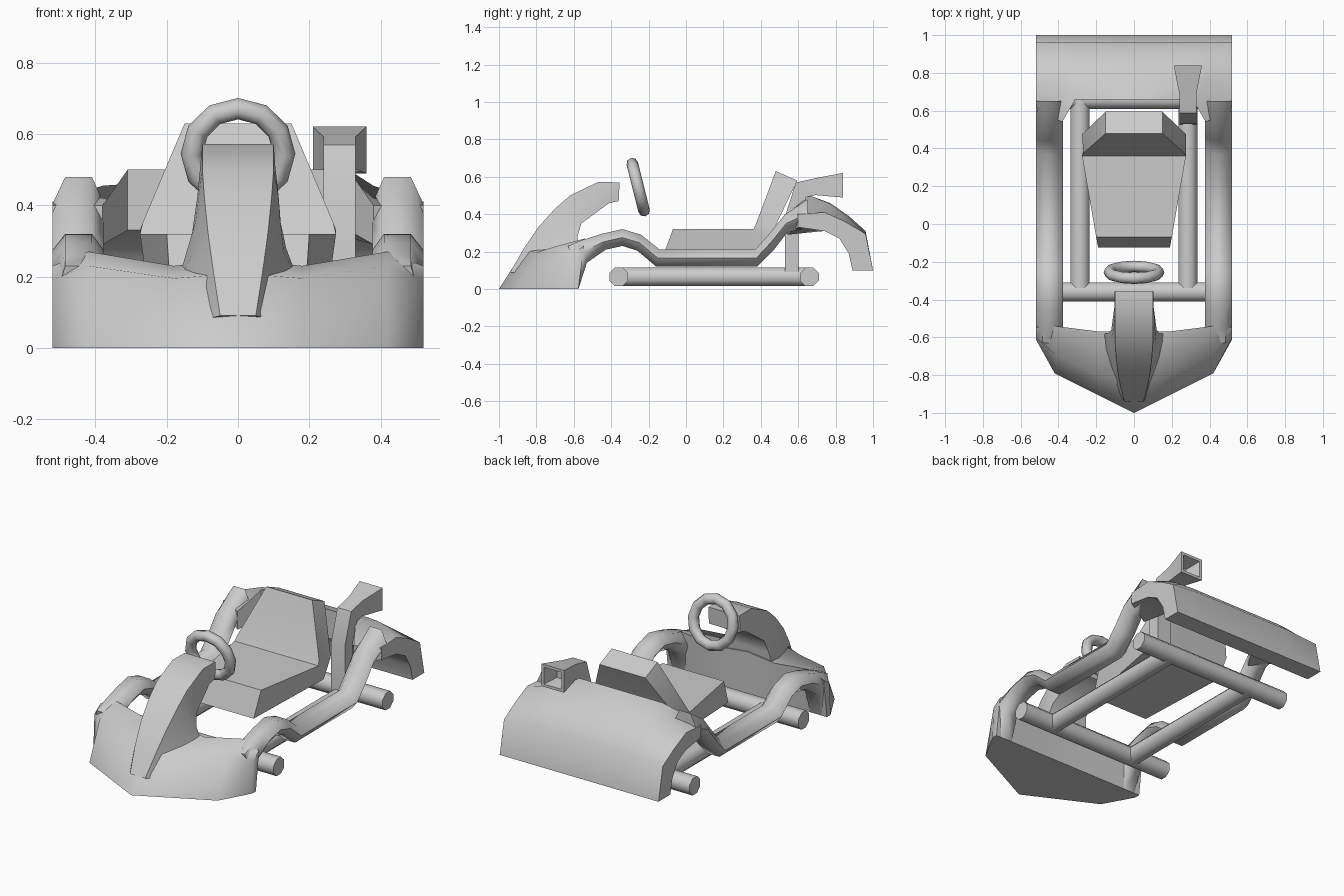
import bpy, bmesh, math

if "Cube" in bpy.data.objects:
    bpy.data.objects.remove(bpy.data.objects["Cube"])


def finish(obj, angle=50):
    bpy.ops.object.select_all(action='DESELECT')
    obj.select_set(True)
    bpy.context.view_layer.objects.active = obj
    bpy.ops.object.shade_smooth_by_angle(angle=math.radians(angle))


def loft(name, rings, mirror=False, angle=50):
    """Skin a row of equal-length point rings, cap both ends."""
    bm = bmesh.new()

    def skin(rs):
        vr = [[bm.verts.new(p) for p in r] for r in rs]
        n = len(vr[0])
        for a, b in zip(vr, vr[1:]):
            for i in range(n):
                j = (i + 1) % n
                bm.faces.new((a[i], a[j], b[j], b[i]))
        bm.faces.new(vr[0])
        bm.faces.new(vr[-1])

    skin(rings)
    if mirror:
        skin([[(-x, y, z) for x, y, z in r] for r in rings])
    bmesh.ops.recalc_face_normals(bm, faces=bm.faces)
    me = bpy.data.meshes.new(name)
    bm.to_mesh(me)
    bm.free()
    obj = bpy.data.objects.new(name, me)
    bpy.context.collection.objects.link(obj)
    finish(obj, angle)
    return obj


def across(stations):
    """Sections (x, [(y, z)...]) from the centre outward, mirrored to one row."""
    right = [[(x, y, z) for y, z in sec] for x, sec in stations]
    left = [[(-x, y, z) for x, y, z in r] for r in right[:0:-1]]
    return left + right


def bar(name, loc, length, rot):
    bpy.ops.mesh.primitive_cylinder_add(vertices=8, radius=0.054, depth=length,
                                        location=loc, rotation=rot)
    obj = bpy.context.object
    obj.name = name
    # turn the section so its flats face up and sideways
    for v in obj.data.vertices:
        c, s = math.cos(math.pi / 8), math.sin(math.pi / 8)
        x, y, z = v.co
        v.co = (x * c - y * s, x * s + y * c, z)
    finish(obj)


# Chassis frame: two axles and two long bars
Q = math.pi / 2
for name, y in (("front_axle", -0.36), ("rear_axle", 0.66)):
    bar(name, (0, y, 0.065), 1.04, (0, Q, 0))
for side, x in (("right", 0.285), ("left", -0.285)):
    bar("chassis_bar_" + side, (x, 0.15, 0.065), 1.02, (Q, 0, 0))

# Side rails: hexagonal section following an upper and a lower line
rail = [(-.63, .23, -.575, .0), (-.56, .26, -.53, .14), (-.45, .295, -.43, .21),
        (-.34, .32, -.34, .23), (-.24, .29, -.26, .205), (-.14, .21, -.16, .12),
        (.37, .21, .38, .12), (.44, .29, .47, .21), (.53, .40, .54, .30),
        (.65, .48, .65, .33)]


def rail_ring(yt, zt, yb, zb):
    ym, zm = (yt + yb) / 2, (zt + zb) / 2
    return [(.52, ym, zm), (.485, yt, zt), (.41, yt, zt),
            (.377, ym, zm), (.41, yb, zb), (.485, yb, zb)]


loft("side_rails", [rail_ring(*s) for s in rail], mirror=True, angle=60)

# Rear fairing: bent panel across the full width
under = [(.89, .10), (.87, .19), (.82, .27), (.74, .31)]
mid = [(.66, .50), (.77, .46), (.87, .39), (.96, .31), (1, .10)] + under + [(.66, .33)]
inner = [(.54, .40), (.77, .455), (.87, .385), (.96, .305), (1, .10)] + under + [(.54, .29)]
outer = [(.60, .40), (.74, .41), (.85, .36), (.96, .295), (1, .10)] + under + [(.60, .33)]
loft("rear_fairing", across([(0, mid), (.31, mid), (.38, inner), (.52, outer)]), angle=55)

# Nose: solid wedge, pointed in plan
nose = [(0, [(-1, 0), (-.865, .21), (-.57, .25), (-.575, 0)]),
        (.18, [(-.91, 0), (-.80, .195), (-.57, .23), (-.575, 0)]),
        (.42, [(-.79, 0), (-.69, .23), (-.54, .27), (-.575, 0)]),
        (.52, [(-.61, 0), (-.60, .19), (-.545, .23), (-.575, 0)])]
loft("nose", across(nose), angle=60)

# Steering column cowl: upper y, z, half width; lower y, z, half width
cowl = [(-.94, .09, .05, -.70, .05, .20), (-.865, .22, .07, -.60, .12, .19),
        (-.79, .33, .085, -.58, .20, .165), (-.70, .43, .095, -.58, .28, .135),
        (-.62, .50, .10, -.56, .35, .12), (-.47, .572, .10, -.41, .46, .10),
        (-.355, .57, .10, -.36, .47, .10)]
rings = []
for yt, zt, wt, yb, zb, wb in cowl:
    ym, zm, wm = (yt + yb) / 2, (zt + zb) / 2, (wt + wb) / 2 + .004
    rings.append([(-wt, yt, zt), (wt, yt, zt), (wm, ym, zm),
                  (wb, yb, zb), (-wb, yb, zb), (-wm, ym, zm)])
loft("steering_cowl", rings, angle=60)

# Steering wheel
bpy.ops.mesh.primitive_torus_add(major_segments=12, minor_segments=8,
                                 major_radius=0.13, minor_radius=0.031,
                                 location=(0, -.256, .545),
                                 rotation=(math.radians(104), 0, 0))
wheel = bpy.context.object
wheel.name = "steering_wheel"
finish(wheel, 60)

# Seat: cushion that bends up into a tapering back
seat = [(-.07, .32, .20, -.125, .17, .19), (.36, .32, .275, .43, .21, .26),
        (.375, .35, .268, .475, .33, .275), (.48, .63, .15, .595, .58, .15)]
loft("seat", [[(-wa, ya, za), (wa, ya, za), (wb, yb, zb), (-wb, yb, zb)]
              for ya, za, wa, yb, zb, wb in seat], angle=40)

# Exhaust: square pipe, upright then bent back, with a hollow flared mouth
# centre y, z; half width; half thickness; tilt of the section from level
X = 0.285
pipe = [(.565, .06, .045, .037, 0), (.565, .38, .045, .037, 10), (.615, .53, .045, .048, 55),
        (.69, .547, .045, .045, 90), (.84, .555, .075, .066, 90),
        (.84, .555, .058, .05, 90), (.75, .55, .036, .034, 90)]
rings = []
for y, z, w, t, tilt in pipe:
    a = math.radians(tilt)
    dy, dz = t * math.cos(a), -t * math.sin(a)
    rings.append([(X - w, y - dy, z - dz), (X + w, y - dy, z - dz),
                  (X + w, y + dy, z + dz), (X - w, y + dy, z + dz)])
loft("exhaust", rings, angle=40)
